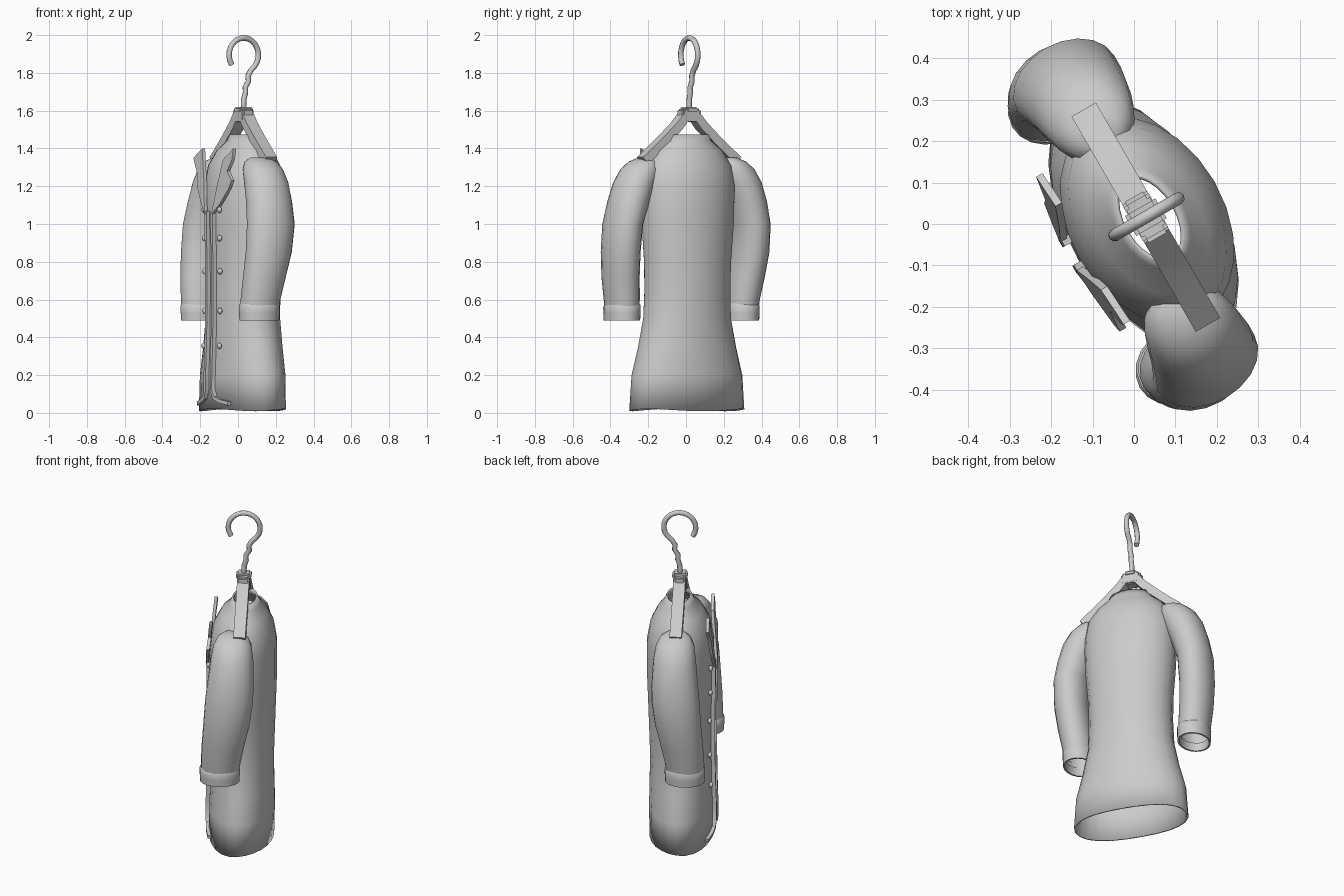
import bpy, bmesh, math
from mathutils import Vector

if "Cube" in bpy.data.objects:
    bpy.data.objects.remove(bpy.data.objects["Cube"])

grey = bpy.data.materials.new("light_grey")
grey.use_nodes = True
grey.diffuse_color = (0.6, 0.6, 0.6, 1)
grey.node_tree.nodes["Principled BSDF"].inputs["Base Color"].default_value = (0.6, 0.6, 0.6, 1)

TURN = math.radians(-60)   # whole garment is turned about z
MID = -0.012               # centre line of the front opening
BODY_X = 0.008             # centre of the coat body


def finish(name, bm, angle=40, thickness=0):
    bmesh.ops.recalc_face_normals(bm, faces=bm.faces)
    mesh = bpy.data.meshes.new(name)
    bm.to_mesh(mesh)
    bm.free()
    mesh.materials.append(grey)
    ob = bpy.data.objects.new(name, mesh)
    bpy.context.collection.objects.link(ob)
    ob.rotation_euler.z = TURN
    bpy.ops.object.select_all(action='DESELECT')
    ob.select_set(True)
    bpy.context.view_layer.objects.active = ob
    bpy.ops.object.shade_smooth_by_angle(angle=math.radians(angle))
    if thickness:
        solid = ob.modifiers.new("cloth", 'SOLIDIFY')
        solid.thickness = thickness
        solid.offset = -1
    return ob


def skin(bm, rings):
    """Bridge equal-length rings of points with quads."""
    rows = [[bm.verts.new(p) for p in ring] for ring in rings]
    n = len(rows[0])
    for lo, hi in zip(rows, rows[1:]):
        for i in range(n):
            j = (i + 1) % n
            bm.faces.new((lo[i], lo[j], hi[j], hi[i]))
    return rows


def oval(x, y, z, a, b, n=20, wave=0):
    angles = [math.tau * i / n for i in range(n)]
    return [(x + a * math.cos(t), y + b * math.sin(t), z + wave * math.sin(3 * t))
            for t in angles]


def sweep(name, path, profile, side, angle=40):
    """Sweep a flat profile along a path lying in a plane with normal side."""
    bm = bmesh.new()
    side = Vector(side)
    path = [Vector(p) for p in path]
    rings = []
    for i, p in enumerate(path):
        d = (path[min(i + 1, len(path) - 1)] - path[max(i - 1, 0)]).normalized()
        up = side.cross(d).normalized()
        rings.append([p + side * a + up * b for a, b in profile])
    rows = skin(bm, rings)
    bm.faces.new(rows[0])
    bm.faces.new(rows[-1])
    return finish(name, bm, angle)


def rect(w, h):
    return [(-w, -h), (w, -h), (w, h), (-w, h)]


# Coat body: height, half width, half depth, centre depth
BODY = [(0.015, .336, .182, .022), (0.2, .322, .184, .024), (0.35, .282, .18, .025),
        (0.5, .25, .178, .025), (0.65, .243, .18, .028), (0.8, .246, .183, .03),
        (1.0, .262, .188, .032), (1.2, .268, .188, .032), (1.31, .25, .168, .033),
        (1.39, .195, .128, .035), (1.44, .132, .085, .04), (1.475, .115, .07, .04)]
bm = bmesh.new()
skin(bm, [oval(BODY_X, y, z, a, b, 24, 0.006 if z < 0.1 else 0) for z, a, b, y in BODY])
finish("coat_body", bm, 60, 0.01)


def front(x, z):
    """Depth of the coat front at a given place."""
    for lo, hi in zip(BODY, BODY[1:]):
        if z <= hi[0]:
            break
    t = max(0, (z - lo[0]) / (hi[0] - lo[0]))
    a, b, y = (lo[k] + t * (hi[k] - lo[k]) for k in (1, 2, 3))
    return y - b * math.sqrt(1 - min(1, abs(x - BODY_X) / a) ** 2)


# Sleeves: height, distance out, half width, half depth, centre depth
SLEEVE = [(0.50, .35, .082, .102, -.05), (0.6, .354, .09, .111, -.045),
          (0.72, .37, .094, .12, -.03), (0.85, .381, .096, .13, -.01),
          (1.0, .377, .098, .135, .005), (1.12, .346, .106, .128, .012),
          (1.22, .31, .112, .12, .015), (1.29, .275, .106, .108, .015),
          (1.33, .252, .082, .086, .015), (1.352, .236, .04, .05, .015)]
# Lapel outlines, as distance from the opening and height
LAPEL = {1: [(.035, 1.05), (.11, 1.10), (.2, 1.19), (.22, 1.23), (.165, 1.28),
             (.205, 1.34), (.21, 1.4), (.11, 1.34), (.07, 1.2)],
         -1: [(.035, 1.05), (.09, 1.12), (.14, 1.2), (.145, 1.26),
              (.205, 1.35), (.12, 1.4), (.07, 1.22)]}
for s, side in ((1, "left"), (-1, "right")):
    bm = bmesh.new()
    rows = skin(bm, [oval(s * u, y - s * .022, z, a, b) for z, u, a, b, y in SLEEVE])
    bm.faces.new(rows[-1])
    finish(side + "_sleeve", bm, 60)
    bm = bmesh.new()
    cuff = [(.575, .088), (.565, .094), (.53, .093), (.49, .091), (.49, .081), (.54, .079)]
    skin(bm, [oval(s * .35, -.048 - s * .024, z, r, r + .02, wave=.004 if z > .56 else 0)
              for z, r in cuff])
    finish(side + "_cuff", bm)

    # Front edge trim, running down the opening and out along the hem
    x = MID + s * .035
    heights = [1.07 - .095 * i for i in range(11)]
    path = [(x, front(x, z) - .008, z) for z in heights]
    path += [(x + s * d, front(x + s * d, z) - .006, z)
             for d, z in ((.02, .08), (.07, .062), (.14, .05))]
    bm = bmesh.new()
    rings = []
    for i, p in enumerate(path):
        d = Vector(path[min(i + 1, len(path) - 1)]) - Vector(path[max(i - 1, 0)])
        across = d.cross(Vector((0, 1, 0))).normalized()
        rings.append([Vector(p) + across * a + Vector((0, b, 0)) for a, b in rect(.01, .012)])
    rows = skin(bm, rings)
    bm.faces.new(rows[0])
    bm.faces.new(rows[-1])
    finish(side + "_front_trim", bm)

    # Notched lapel standing off the chest
    bm = bmesh.new()
    base = [bm.verts.new((MID + s * u, -.178 + (z - 1.05) * .1, z)) for u, z in LAPEL[s]]
    face = bm.faces.new(base)
    out = bmesh.ops.extrude_face_region(bm, geom=[face])
    bmesh.ops.translate(bm, vec=(0, .018, 0),
                        verts=[v for v in out["geom"] if isinstance(v, bmesh.types.BMVert)])
    finish(side + "_lapel", bm, 30)

    # Buttons
    bm = bmesh.new()
    for z in (1.075, .925, .75, .54, .355):
        bx = MID + s * .09
        made = bmesh.ops.create_uvsphere(bm, u_segments=10, v_segments=6, radius=.017)
        bmesh.ops.scale(bm, vec=(1, .7, 1), verts=made["verts"])
        bmesh.ops.translate(bm, vec=(bx, front(bx, z) - .01, z), verts=made["verts"])
    finish(side + "_buttons", bm, 60)

    # Hanger arm
    arm = [(0, .033, 1.568), (s * .04, .033, 1.562), (s * .075, .033, 1.52),
           (s * .15, .033, 1.45), (s * .225, .033, 1.385), (s * .285, .033, 1.335)]
    sweep(side + "_hanger_arm", arm, rect(.034, .024), (0, 1, 0), 30)

# Hanger block and cap
for name, size, z in (("hanger_block", (.115, .07, .07), 1.575),
                      ("hanger_cap", (.075, .085, .035), 1.603)):
    bm = bmesh.new()
    bmesh.ops.create_cube(bm, size=1)
    bmesh.ops.scale(bm, vec=size, verts=bm.verts)
    bmesh.ops.translate(bm, vec=(0, .033, z), verts=bm.verts)
    bmesh.ops.bevel(bm, geom=bm.edges[:], offset=.01, segments=2, affect='EDGES')
    finish(name, bm, 30)

# Wire hook with a kinked stem
hook = [(0, .035 + .09 * math.cos(t), 1.895 + .09 * math.sin(t))
        for t in (math.radians(215 - 16 * i) for i in range(17))]
hook += [(0, y, z) for y, z in ((.078, 1.812), (.062, 1.785), (.064, 1.755), (.045, 1.725),
                                (.046, 1.695), (.035, 1.66), (.033, 1.6))]
wire = [(.015 * math.cos(math.tau * i / 8), .015 * math.sin(math.tau * i / 8)) for i in range(8)]
sweep("hanger_hook", hook, wire, (1, 0, 0), 60)
